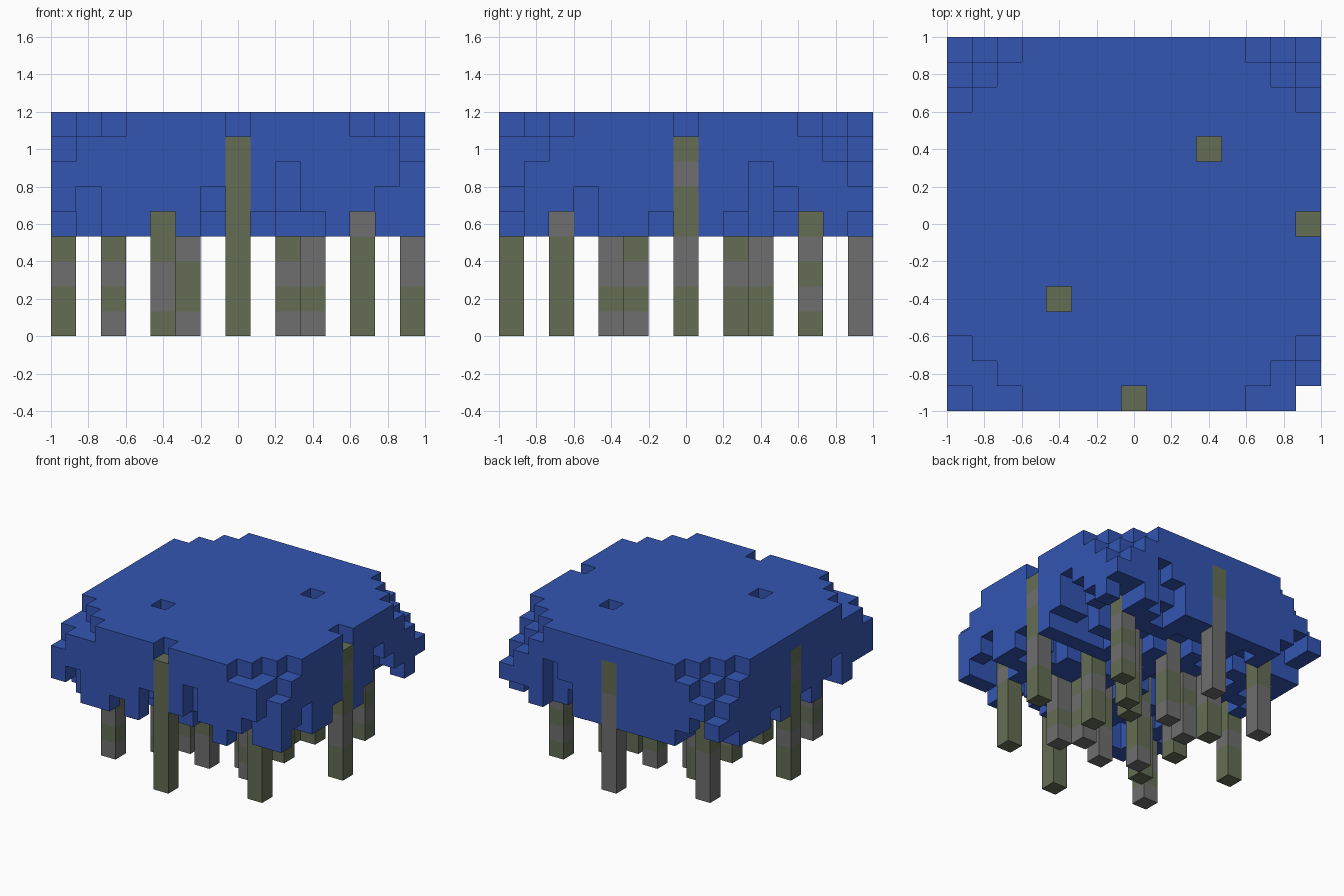
import bpy, bmesh, random
from mathutils import Vector

random.seed(4)
N = 15                # cells along each side
TOP = 9               # cells in height
BASE = 4              # first canopy layer
CELL = 2 / N

cube = bpy.data.objects.get("Cube")
if cube:
    bpy.data.objects.remove(cube, do_unlink=True)


def make_material(name, rgb):
    mat = bpy.data.materials.new(name)
    mat.use_nodes = True
    mat.diffuse_color = (*rgb, 1)
    mat.node_tree.nodes["Principled BSDF"].inputs["Base Color"].default_value = (*rgb, 1)
    return mat


blue = make_material("canopy blue", (0.034, 0.092, 0.45))
moss = make_material("mossy stone", (0.127, 0.153, 0.09))
stone = make_material("grey stone", (0.156, 0.156, 0.156))

# Six directions with the corners of the face on that side of a unit cell
SIDES = []
for axis in range(3):
    for sign in (0, 1):
        step = [0, 0, 0]
        step[axis] = 2 * sign - 1
        quad = []
        for a, b in ((0, 0), (1, 0), (1, 1), (0, 1)):
            corner = [0, 0, 0]
            corner[axis] = sign
            corner[(axis + 1) % 3] = a
            corner[(axis + 2) % 3] = b
            quad.append(tuple(corner))
        SIDES.append((tuple(step), quad if sign else quad[::-1]))


def build_cells(name, cells, solid, materials):
    """Make one mesh from cells {(i, j, k): material index}, skipping hidden faces."""
    bm = bmesh.new()
    verts = {}
    for cell, index in cells.items():
        for step, quad in SIDES:
            if tuple(c + s for c, s in zip(cell, step)) in solid:
                continue
            corners = [tuple(c + q for c, q in zip(cell, p)) for p in quad]
            for p in corners:
                if p not in verts:
                    verts[p] = bm.verts.new(Vector(p) * CELL - Vector((1, 1, 0)))
            bm.faces.new([verts[p] for p in corners]).material_index = index
    # Merge neighbouring flat faces of the same colour
    bmesh.ops.dissolve_limit(bm, angle_limit=0.01, verts=bm.verts[:],
                             edges=bm.edges[:], delimit={'MATERIAL'})
    mesh = bpy.data.meshes.new(name)
    bm.to_mesh(mesh)
    bm.free()
    for mat in materials:
        mesh.materials.append(mat)
    bpy.context.collection.objects.link(bpy.data.objects.new(name, mesh))


# Pillars: colours from the ground up, m = mossy, g = grey
PILLARS = {
    (7, 0): "mmmmmmmm", (14, 7): "mmggmmgm", (7, 14): "ggggggmm", (0, 7): "mmgmmmgm",
    (2, 2): "gmgm", (12, 2): "mmmm", (2, 12): "gggm", (12, 12): "mgmg",
    (4, 4): "mggm", (10, 4): "gmgg", (4, 10): "mmgg", (10, 10): "mmgg",
    (5, 5): "gmmg", (9, 5): "gmgm", (5, 9): "ggmg", (9, 9): "mmgm",
    (7, 4): "ggmm", (10, 7): "mmgm", (7, 10): "gmmg", (4, 7): "mgmm",
}
OPEN_TOPS = [(7, 0), (14, 7), (4, 4), (10, 10)]

pillar_cells = {}
for (i, j), pattern in PILLARS.items():
    pattern += "".join(random.choice("mg") for _ in range(TOP - 1 - len(pattern)))
    if (i, j) in OPEN_TOPS:
        pattern = pattern[:-1] + "m"
    pillar_cells[i, j] = {(i, j, k): "mg".index(c) for k, c in enumerate(pattern)}
pillar_solid = {cell for cells in pillar_cells.values() for cell in cells}

# Ragged lower rim: how many cells are missing along each side
FRONT, BACK = "120010201310120", "121000000023011"
LEFT, RIGHT = "001200100132101", "110210100100011"


def missing_below(i, j):
    if j == 0:
        return int(FRONT[i])
    if j == N - 1:
        return int(BACK[i])
    if i == N - 1:
        return int(LEFT[j])
    if i == 0:
        return int(RIGHT[j])
    return random.choices(range(4), weights=(45, 30, 17, 8))[0]


def cut_from_corner(i, j, k):
    """Stepped upper corners, cut deeper at the back."""
    if (i, j) == (N - 1, 0) or (i, j, k) == (N - 1, 1, TOP - 2):
        return True
    distance = min(i, N - 1 - i) + min(j, N - 1 - j)
    steps = (3, 2, 1) if j > N // 2 else (3, 1, 0)
    layer = TOP - 1 - k
    return layer < len(steps) and distance < steps[layer]


# Canopy
canopy_cells = {}
for i in range(N):
    for j in range(N):
        for k in range(BASE + missing_below(i, j), TOP):
            hole = k == TOP - 1 and (i, j) in OPEN_TOPS
            if not (hole or (i, j, k) in pillar_solid or cut_from_corner(i, j, k)):
                canopy_cells[i, j, k] = 0

solid = pillar_solid | set(canopy_cells)
build_cells("canopy", canopy_cells, solid, [blue])
for (i, j), cells in pillar_cells.items():
    build_cells(f"pillar_{i}_{j}", cells, solid, [moss, stone])
